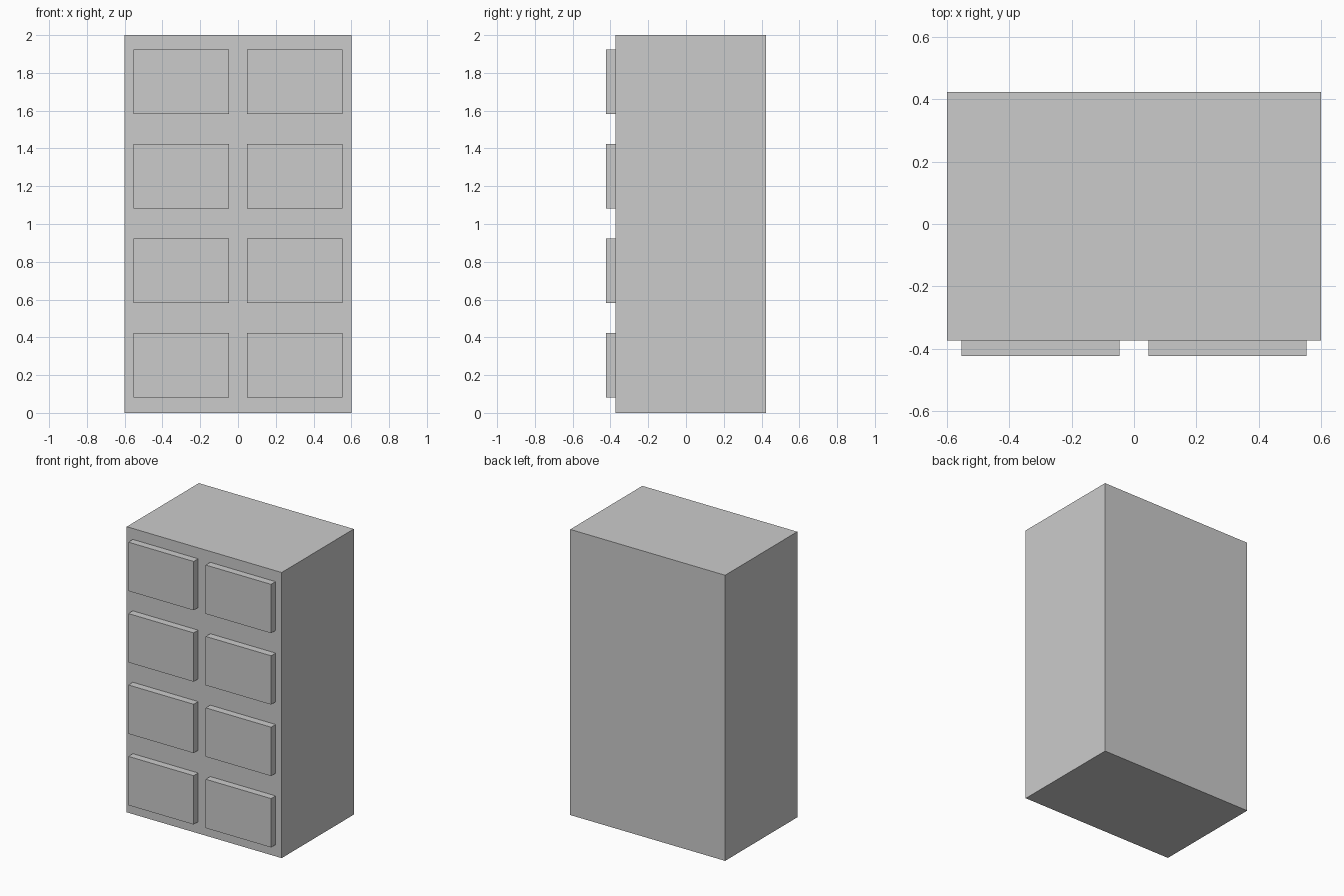
import bpy

if "Cube" in bpy.data.objects:
    bpy.data.objects.remove(bpy.data.objects["Cube"])


def box(name, lo, hi):
    """Add a box spanning two opposite corners."""
    centre = [(a + b) / 2 for a, b in zip(lo, hi)]
    bpy.ops.mesh.primitive_cube_add(size=1, location=centre)
    ob = bpy.context.object
    ob.name = name
    ob.scale = [b - a for a, b in zip(lo, hi)]
    bpy.ops.object.transform_apply(location=False, rotation=False, scale=True)
    return ob


BACK, FACE, FRONT = 0.424, -0.374, -0.424
ROWS, PITCH = 4, 0.5
DRAWER_W, DRAWER_H = 0.506, 0.342

# Cabinet carcass
box("cabinet_body", (-0.6, FACE, 0), (0.6, BACK, 2))

# Two columns of raised drawer fronts
for row in range(ROWS):
    z = 0.2525 + row * PITCH
    for side, x in (("left", -0.3), ("right", 0.3)):
        box(f"drawer_front_{side}_{row + 1}",
            (x - DRAWER_W / 2, FRONT, z - DRAWER_H / 2),
            (x + DRAWER_W / 2, FACE, z + DRAWER_H / 2))
